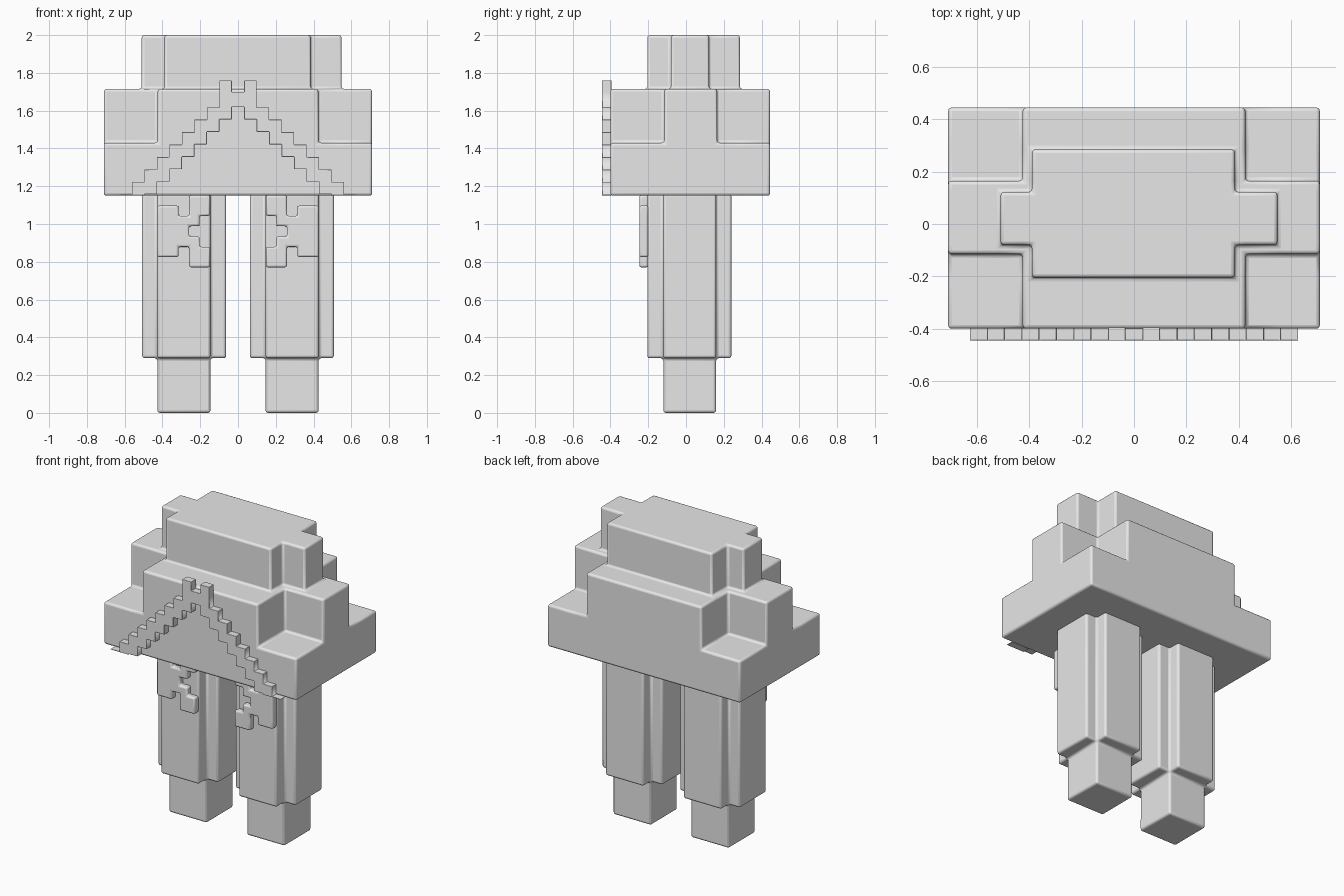
import bpy, bmesh, math

if "Cube" in bpy.data.objects:
    bpy.data.objects.remove(bpy.data.objects["Cube"])

stone = bpy.data.materials.new("light_grey")
stone.diffuse_color = (0.8, 0.8, 0.8, 1)
stone.use_nodes = True
stone.node_tree.nodes["Principled BSDF"].inputs["Base Color"].default_value = stone.diffuse_color


def solid(name, boxes, bevel):
    """One bevelled skin around a set of touching boxes (x0, x1, y0, y1, z0, z1)."""
    ax = [sorted({round(b[i + k], 4) for b in boxes for k in (0, 1)}) for i in (0, 2, 4)]
    filled = set()
    for i in range(len(ax[0]) - 1):
        for j in range(len(ax[1]) - 1):
            for k in range(len(ax[2]) - 1):
                c = [(ax[a][n] + ax[a][n + 1]) / 2 for a, n in enumerate((i, j, k))]
                if any(all(b[2 * a] < c[a] < b[2 * a + 1] for a in range(3)) for b in boxes):
                    filled.add((i, j, k))
    bm = bmesh.new()
    verts = {}

    def vert(p):
        if p not in verts:
            verts[p] = bm.verts.new([ax[a][p[a]] for a in range(3)])
        return verts[p]

    # outer faces only, where a filled cell meets an empty one
    for cell in filled:
        for a in range(3):
            for side in (0, 1):
                near = list(cell)
                near[a] += 2 * side - 1
                if tuple(near) in filled:
                    continue
                u, v = (a + 1) % 3, (a + 2) % 3
                ring = []
                for du, dv in ((0, 0), (1, 0), (1, 1), (0, 1)):
                    p = list(cell)
                    p[a] += side
                    p[u] += du
                    p[v] += dv
                    ring.append(vert(tuple(p)))
                bm.faces.new(ring if side else ring[::-1])
    bmesh.ops.dissolve_limit(bm, angle_limit=0.02, verts=bm.verts[:], edges=bm.edges[:])
    bmesh.ops.recalc_face_normals(bm, faces=bm.faces[:])
    me = bpy.data.meshes.new(name)
    bm.to_mesh(me)
    bm.free()
    me.materials.append(stone)
    ob = bpy.data.objects.new(name, me)
    bpy.context.collection.objects.link(ob)
    mod = ob.modifiers.new("rounded_edges", 'BEVEL')
    mod.width = bevel
    mod.segments = 3
    mod.limit_method = 'ANGLE'
    mod.angle_limit = math.radians(40)
    bpy.ops.object.select_all(action='DESELECT')
    ob.select_set(True)
    bpy.context.view_layer.objects.active = ob
    bpy.ops.object.shade_smooth_by_angle(angle=math.radians(35))
    return ob


def mirror_box(b):
    return (-b[1], -b[0]) + tuple(b[2:])


# Stepped upper body: wide slab, cross-shaped tier, cross-shaped top
solid("upper_body", [
    (-0.71, 0.71, -0.40, 0.445, 1.15, 1.43),
    (-0.425, 0.425, -0.40, 0.445, 1.43, 1.715),
    (-0.71, 0.71, -0.115, 0.165, 1.43, 1.715),
    (-0.39, 0.385, -0.205, 0.285, 1.715, 2.0),
    (-0.51, 0.548, -0.08, 0.122, 1.715, 2.0),
], 0.014)

# Legs: cross-section shaft with a square foot
leg = [
    (0.146, 0.427, -0.205, 0.24, 0.29, 1.16),
    (0.063, 0.508, -0.12, 0.16, 0.29, 1.16),
    (0.146, 0.427, -0.12, 0.16, 0.0, 0.29),
]
solid("right_leg", leg, 0.014)
solid("left_leg", [mirror_box(b) for b in leg], 0.014)

# Chevron trim on the front, in square steps
p = 0.066
chevron = [(-p / 2, p / 2, -0.445, -0.395, 1.62, 1.70)]
for k in range(1, 10):
    top = 1.76 if k == 1 else 1.75 - p * k
    b = ((k - 0.5) * p, (k + 0.5) * p, -0.445, -0.395, max(1.152, 1.62 - p * k), top)
    chevron += [b, mirror_box(b)]
solid("chevron_trim", chevron, 0.011)

# Stepped ornament on the front of each leg
rows = ["##...", "##.##", ".####", "..###", ".####", "##.##", "##..."]
w, h = 0.056, 0.0545
ornament = []
for r, row in enumerate(rows):
    for c, mark in enumerate(row):
        if mark == "#":
            x, z = 0.147 + c * w, 1.152 - r * h
            ornament.append((x, x + w, -0.247, -0.20, z - h, z))
solid("right_leg_ornament", ornament, 0.011)
solid("left_leg_ornament", [mirror_box(b) for b in ornament], 0.011)
